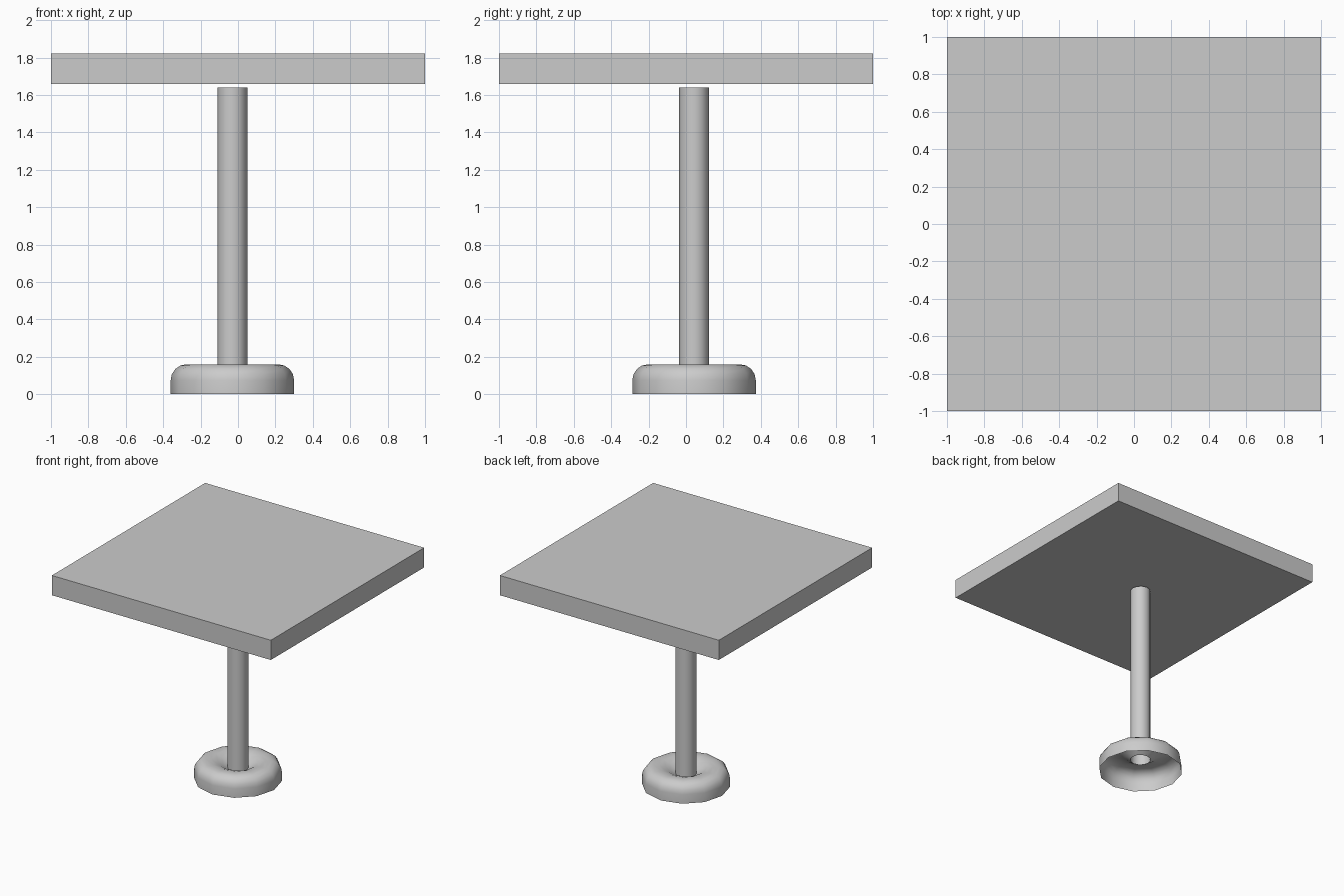
import bpy, bmesh, math

if "Cube" in bpy.data.objects:
    bpy.data.objects.remove(bpy.data.objects["Cube"])

CX, CY = -0.03, 0.043   # pedestal axis sits slightly off centre
SIDES = 12


def make_object(name, bm):
    mesh = bpy.data.meshes.new(name)
    bm.to_mesh(mesh)
    bm.free()
    obj = bpy.data.objects.new(name, mesh)
    bpy.context.collection.objects.link(obj)
    return obj


def lathe(name, profile, cap_top=False):
    """Revolve (radius, z) points around the pedestal axis."""
    bm = bmesh.new()
    rings = []
    for r, z in profile:
        rings.append([bm.verts.new((CX + r * math.cos(2 * math.pi * i / SIDES),
                                    CY + r * math.sin(2 * math.pi * i / SIDES), z))
                      for i in range(SIDES)])
    for a, b in zip(rings, rings[1:]):
        for i in range(SIDES):
            j = (i + 1) % SIDES
            bm.faces.new((a[i], a[j], b[j], b[i])).smooth = True
    if cap_top:
        bm.faces.new(rings[-1])
    return make_object(name, bm)


# Square slab top
bm = bmesh.new()
bmesh.ops.create_cube(bm, size=1)
for v in bm.verts:
    v.co = (v.co.x * 2, v.co.y * 2, 1.74 + v.co.z * 0.163)
make_object("tabletop", bm)

# Hollow rounded foot, open below, dipping in toward the column
foot = [(0.33, 0.0), (0.33, 0.075)]
foot += [(0.245 + 0.085 * math.cos(math.radians(a)),
          0.075 + 0.085 * math.sin(math.radians(a))) for a in (22.5, 45, 67.5, 90)]
foot += [(0.20, 0.158), (0.15, 0.142), (0.11, 0.118), (0.08, 0.10)]
lathe("foot", foot)

# Column, ending just short of the top
column = lathe("column", [(0.08, 0.10), (0.08, 1.64)], cap_top=True)
